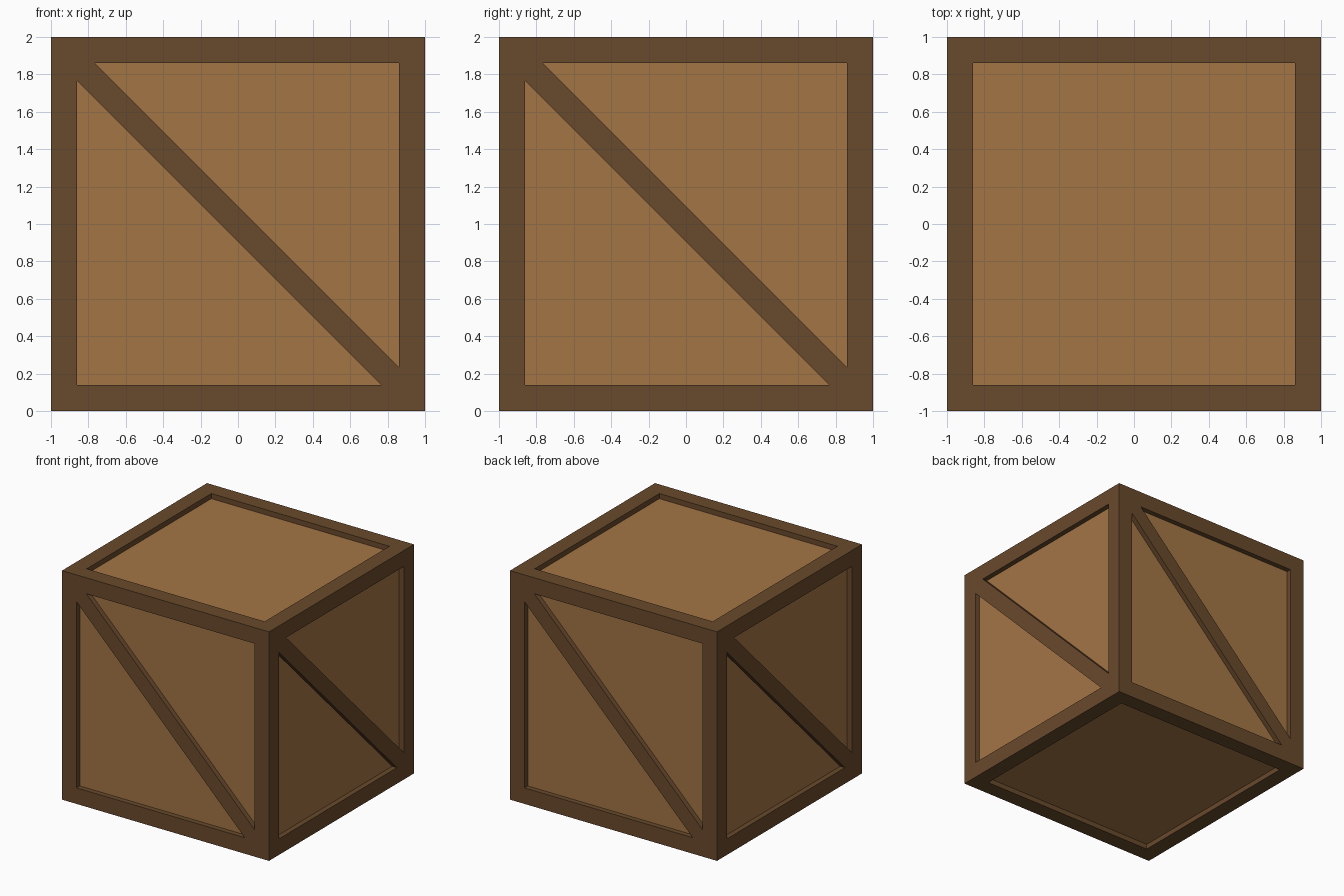
import bpy
import bmesh
from math import pi
from mathutils import Matrix, Vector

cube = bpy.data.objects.get("Cube")
if cube:
    bpy.data.objects.remove(cube, do_unlink=True)

BEAM = 0.14           # width of the frame timbers
DEPTH = 0.045         # how far the panels sit back
INNER = 1 - BEAM      # half-width of each opening
SLANT = 0.095         # brace width along the opening's edges


def material(name, rgb):
    mat = bpy.data.materials.new(name)
    mat.use_nodes = True
    mat.diffuse_color = (*rgb, 1)
    mat.node_tree.nodes["Principled BSDF"].inputs["Base Color"].default_value = (*rgb, 1)
    return mat


dark_wood = material("dark wood", (0.141, 0.068, 0.025))
light_wood = material("light wood", (0.366, 0.178, 0.060))


def finish(name, bm, mat):
    bmesh.ops.recalc_face_normals(bm, faces=bm.faces)
    mesh = bpy.data.meshes.new(name)
    bm.to_mesh(mesh)
    bm.free()
    mesh.materials.append(mat)
    obj = bpy.data.objects.new(name, mesh)
    bpy.context.collection.objects.link(obj)
    return obj


def box(name, size, centre, mat, turn=0):
    bm = bmesh.new()
    bmesh.ops.create_cube(bm, size=1)
    place = (Matrix.Rotation(turn, 4, "Z") @ Matrix.Translation(centre)
             @ Matrix.Diagonal((*size, 1)))
    bm.transform(place)
    return finish(name, bm, mat)


def brace(name, turn):
    # Diagonal board, mitred into two corners of the opening
    a, b = INNER, INNER - SLANT
    outline = [(-a, a), (-b, a), (a, -b), (a, -a), (b, -a), (-a, b)]
    bm = bmesh.new()
    face = bm.faces.new([bm.verts.new((x, -1, 1 + z)) for x, z in outline])
    side = bmesh.ops.extrude_face_region(bm, geom=[face])["geom"]
    bmesh.ops.translate(bm, vec=Vector((0, DEPTH, 0)),
                        verts=[v for v in side if isinstance(v, bmesh.types.BMVert)])
    bm.transform(Matrix.Rotation(turn, 4, "Z"))
    return finish(name, bm, dark_wood)


# Recessed panels: one solid core showing through all six openings
core = 2 - 2 * DEPTH
box("panels", (core, core, core), (0, 0, 1), light_wood)

# Each side gets a corner post, a bottom and a top rail, and a diagonal brace
mid = 1 - BEAM / 2
for i, side in enumerate(("front", "right", "back", "left")):
    turn = i * pi / 2
    box(side + "_post", (BEAM, BEAM, 2), (-mid, -mid, 1), dark_wood, turn)
    box(side + "_bottom_rail", (2 * INNER, BEAM, BEAM), (0, -mid, BEAM / 2), dark_wood, turn)
    box(side + "_top_rail", (2 * INNER, BEAM, BEAM), (0, -mid, 2 - BEAM / 2), dark_wood, turn)
    brace(side + "_brace", turn)
